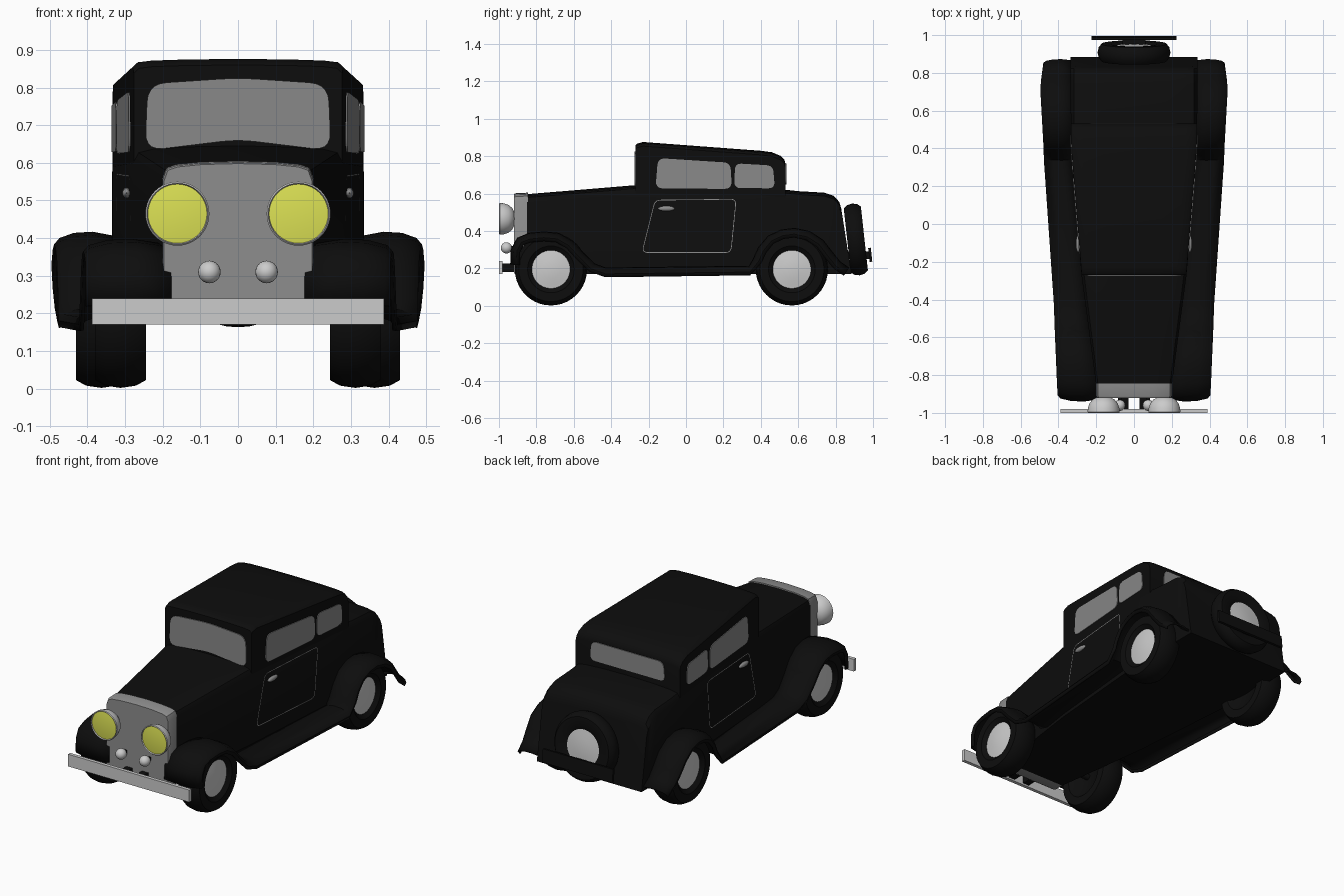
import bpy, bmesh, math
from mathutils import Matrix, Vector

if "Cube" in bpy.data.objects:
    bpy.data.objects.remove(bpy.data.objects["Cube"])


def material(name, rgb):
    m = bpy.data.materials.new(name)
    m.diffuse_color = (*rgb, 1)
    m.use_nodes = True
    m.node_tree.nodes["Principled BSDF"].inputs["Base Color"].default_value = m.diffuse_color
    return m


BLACK = material("black_paint", (0.004, 0.004, 0.004))
GLASS = material("grey_glass", (0.25, 0.25, 0.25))
GRILLE = material("grille_grey", (0.27, 0.27, 0.27))
CHROME = material("chrome", (0.6, 0.6, 0.6))
YELLOW = material("lamp_yellow", (0.72, 0.76, 0.09))


def finish(bm, name, mat, mirror=False, angle=35, solid=0):
    bmesh.ops.recalc_face_normals(bm, faces=bm.faces)
    me = bpy.data.meshes.new(name)
    bm.to_mesh(me)
    bm.free()
    me.materials.append(mat)
    for p in me.polygons:
        p.use_smooth = True
    me.set_sharp_from_angle(angle=math.radians(angle))
    ob = bpy.data.objects.new(name, me)
    bpy.context.collection.objects.link(ob)
    if solid:
        s = ob.modifiers.new("thickness", 'SOLIDIFY')
        s.thickness, s.offset = solid, 0
    if mirror:
        ob.modifiers.new("mirror", 'MIRROR')
    return ob


def skin(bm, rings, closed=False):
    n = len(rings[0])
    for a, b in zip(rings, rings[1:]):
        for i in range(n if closed else n - 1):
            j = (i + 1) % n
            bm.faces.new((a[i], a[j], b[j], b[i]))


def loft(name, stations, drop, mat):
    """Stations along the car: (y at top, y at bottom, half width, top z, bottom z)."""
    bm = bmesh.new()
    rings = []
    for yt, yb, w, zt, zb in stations:
        half = [(w, zb), (w, zt - drop), (0.95 * w, zt - 0.4 * drop),
                (0.82 * w, zt - 0.2 * drop), (0.5 * w, zt - 0.06 * drop)]
        sec = half + [(0, zt)] + [(-x, z) for x, z in reversed(half)]
        rings.append([bm.verts.new((x, yt + (yb - yt) * (zt - z) / (zt - zb), z)) for x, z in sec])
    skin(bm, rings, True)
    bm.faces.new(rings[0])
    bm.faces.new(rings[-1])
    return finish(bm, name, mat)


def lathe(name, profile, mat, matrix, mirror=False, n=40):
    """Profile of (radius, height) spun round local z."""
    bm = bmesh.new()
    rings = [[bm.verts.new((r * math.cos(t), r * math.sin(t), a))
              for t in (2 * math.pi * k / n for k in range(n))] for r, a in profile]
    skin(bm, rings, True)
    bmesh.ops.remove_doubles(bm, verts=bm.verts, dist=1e-5)
    bm.transform(matrix)
    return finish(bm, name, mat, mirror)


def box(name, lo, hi, mat, mirror=False, tilt=0):
    lo, hi = Vector(lo), Vector(hi)
    bm = bmesh.new()
    bmesh.ops.create_cube(bm, size=1)
    bm.transform(Matrix.Translation((lo + hi) / 2) @ Matrix.Rotation(tilt, 4, 'X')
                 @ Matrix.Diagonal((*(hi - lo), 1)))
    return finish(bm, name, mat, mirror)


def rounded(corners, r, steps=5):
    """Outline of a polygon with its corners rounded off."""
    out, n = [], len(corners)
    for i, c in enumerate(corners):
        c = Vector(c)
        a, b = Vector(corners[i - 1]) - c, Vector(corners[(i + 1) % n]) - c
        p, q = c + a.normalized() * r, c + b.normalized() * r
        for k in range(steps + 1):
            t = k / steps
            out.append(p * (1 - t) ** 2 + c * 2 * t * (1 - t) + q * t * t)
    return out


def plate(name, corners, r, place, mat, depth, mirror=False):
    """Thin rounded plate laid on the body by the place function."""
    bm = bmesh.new()
    f = bm.faces.new([bm.verts.new(place(p)) for p in rounded(corners, r)])
    ext = bmesh.ops.extrude_face_region(bm, geom=[f])
    bmesh.ops.translate(bm, vec=depth, verts=[v for v in ext["geom"] if isinstance(v, bmesh.types.BMVert)])
    return finish(bm, name, mat, mirror)


def interp(y, table):
    if y <= table[0][0]:
        return table[0][1]
    for (a, u), (b, v) in zip(table, table[1:]):
        if y <= b:
            return u + (v - u) * (y - a) / (b - a)
    return table[-1][1]


def body_w(y):
    return interp(y, [(-0.93, 0.19), (-0.27, 0.278), (0.4, 0.333), (0.6, 0.335)])


# Hood and lower body, cab, radiator grille
loft("lower_body", [(y, yb, body_w(y), zt, 0.17) for y, yb, zt in (
    (-0.85, -0.85, 0.597), (-0.27, -0.27, 0.645), (0.4, 0.4, 0.635), (0.6, 0.6, 0.613),
    (0.74, 0.75, 0.605), (0.79, 0.81, 0.588), (0.82, 0.86, 0.555), (0.83, 0.885, 0.52))], 0.045, BLACK)
loft("cab", [(y, y, body_w(y) - 0.001, zt, 0.5) for y, zt in (
    (-0.27, 0.86), (-0.262, 0.867), (-0.23, 0.876), (0.4, 0.829), (0.46, 0.821),
    (0.505, 0.802), (0.525, 0.783), (0.532, 0.76))], 0.022, BLACK)
loft("grille", [(-0.92, -0.92, 0.196, 0.598, 0.175), (-0.91, -0.91, 0.2, 0.602, 0.17),
                (-0.845, -0.845, 0.2, 0.605, 0.17)], 0.045, GRILLE)

# Windows
side = lambda p: (body_w(p[0]) - 0.003, p[0], p[1])
out = (0.006, 0, 0)
plate("door_window", [(-0.163, 0.628), (-0.15, 0.79), (0.238, 0.765), (0.245, 0.625)], 0.04, side, GLASS, out, True)
plate("quarter_window", [(0.257, 0.63), (0.263, 0.762), (0.465, 0.75), (0.475, 0.628)], 0.035, side, GLASS, out, True)
plate("windscreen", [(-0.247, 0.632), (-0.24, 0.81), (0, 0.826), (0.24, 0.81), (0.247, 0.632), (0, 0.662)],
      0.05, lambda p: (p[0], -0.268, p[1]), GLASS, (0, -0.007, 0))
plate("rear_window", [(-0.24, 0.65), (-0.23, 0.76), (0.23, 0.76), (0.24, 0.65)],
      0.035, lambda p: (p[0], 0.53, p[1]), GLASS, (0, 0.006, 0))

# Door seam and handle
bm = bmesh.new()
line = rounded([(-0.165, 0.565), (-0.235, 0.285), (0.24, 0.285), (0.268, 0.57)], 0.03)
rings = []
for p, d in zip(line, [(a - b).normalized() for a, b in zip(line[1:] + line[:1], line[-1:] + line[:-1])]):
    nrm = Vector((-d.y, d.x)) * 0.0018
    rings.append([bm.verts.new((body_w(q.x) + 0.002, q.x, q.y)) for q in (p + nrm, p - nrm)])
skin(bm, rings + rings[:1])
finish(bm, "door_seam", GRILLE, True)
bm = bmesh.new()
bmesh.ops.create_uvsphere(bm, u_segments=16, v_segments=8, radius=1)
bm.transform(Matrix.Translation((body_w(-0.1) + 0.004, -0.105, 0.52)) @ Matrix.Diagonal((0.012, 0.045, 0.014, 1)))
finish(bm, "door_handle", GRILLE, True)

# Fenders and running boards swept as one strip
path = [Vector(p) for p in (
    (-0.935, 0.22), (-0.932, 0.30), (-0.90, 0.36), (-0.84, 0.385), (-0.76, 0.393), (-0.68, 0.385),
    (-0.61, 0.345), (-0.55, 0.28), (-0.49, 0.222), (-0.43, 0.2), (0.34, 0.21), (0.362, 0.25),
    (0.39, 0.31), (0.44, 0.37), (0.51, 0.403), (0.58, 0.412), (0.66, 0.395), (0.73, 0.35),
    (0.78, 0.285), (0.82, 0.235), (0.87, 0.2))]
bm = bmesh.new()
rings = []
for i, p in enumerate(path):
    t = (path[min(i + 1, len(path) - 1)] - path[max(i - 1, 0)]).normalized()
    down = Vector((t.y, -t.x))
    xi = body_w(p.x) - 0.012
    xo = interp(p.x, [(-0.93, 0.4), (-0.4, 0.42), (0.25, 0.468), (0.75, 0.492), (0.87, 0.475)])
    rings.append([bm.verts.new((x, p.x + down.x * s, p.y + down.y * s)) for x, s in (
        (xi, 0.012), (xi + (xo - xi) * 0.4, 0), (xi + (xo - xi) * 0.7, 0.003), (xo - 0.012, 0.016),
        (xo, 0.03), (xo - 0.004, 0.046))])
skin(bm, rings)
finish(bm, "fenders_and_running_board", BLACK, True, 50, 0.01)


# Wheels, spare and axles
def wheel(name, matrix, h, mirror):
    lathe(name + "_tyre", [(0.0, -0.5 * h), (0.1, -0.7 * h), (0.125, -h), (0.172, -h), (0.187, -0.6 * h),
                           (0.193, 0), (0.187, 0.6 * h), (0.172, h), (0.125, h), (0.1, 0.7 * h), (0.098, 0.3 * h)],
          BLACK, matrix, mirror)
    lathe(name + "_hubcap", [(0.104, 0.72 * h), (0.085, 0.76 * h), (0.05, 0.85 * h), (0, 0.9 * h)],
          CHROME, matrix, mirror)


turn = Matrix.Rotation(math.pi / 2, 4, 'Y')
for name, x, y in (("front_wheel", 0.312, -0.722), ("rear_wheel", 0.363, 0.566)):
    wheel(name, Matrix.Translation((x, y, 0.195)) @ turn, 0.068, True)
    lathe(name + "_axle", [(0, -x), (0.018, -x), (0.018, x), (0, x)], BLACK,
          Matrix.Translation((0, y, 0.195)) @ turn, n=12)
wheel("spare_wheel", Matrix.Translation((0, 0.908, 0.355)) @ Matrix.Rotation(-math.pi / 2 + 0.11, 4, 'X'), 0.046, False)

# Headlamps and fog lamps
forward = Matrix.Rotation(math.pi / 2, 4, 'X')
lamp = Matrix.Translation((0.161, -0.915, 0.465)) @ forward
lathe("headlamp_shell", [(0, -0.005), (0.03, 0), (0.058, 0.014), (0.075, 0.035), (0.083, 0.06), (0.085, 0.08),
                         (0.081, 0.084), (0.078, 0.076)], CHROME, lamp, True)
lathe("headlamp_lens", [(0.08, 0.077), (0.05, 0.081), (0, 0.083)], YELLOW, lamp, True)
lathe("fog_lamp", [(0.03 * math.sin(math.pi * k / 10), 0.03 - 0.03 * math.cos(math.pi * k / 10)) for k in range(11)],
      CHROME, Matrix.Translation((0.076, -0.93, 0.31)) @ forward, True, 24)
box("fog_lamp_stem", (0.066, -0.95, 0.3), (0.086, -0.9, 0.32), BLACK, True)

# Bumper, its brackets and the rear plate
box("front_bumper", (-0.388, -1.0, 0.17), (0.388, -0.98, 0.24), CHROME)
box("bumper_bracket", (0.03, -0.982, 0.18), (0.07, -0.84, 0.225), BLACK, True)
box("rear_plate", (-0.225, 0.978, 0.235), (0.225, 0.992, 0.31), BLACK, tilt=0.11)
box("rear_plate_bracket", (-0.06, 0.86, 0.25), (0.06, 0.982, 0.29), BLACK)
